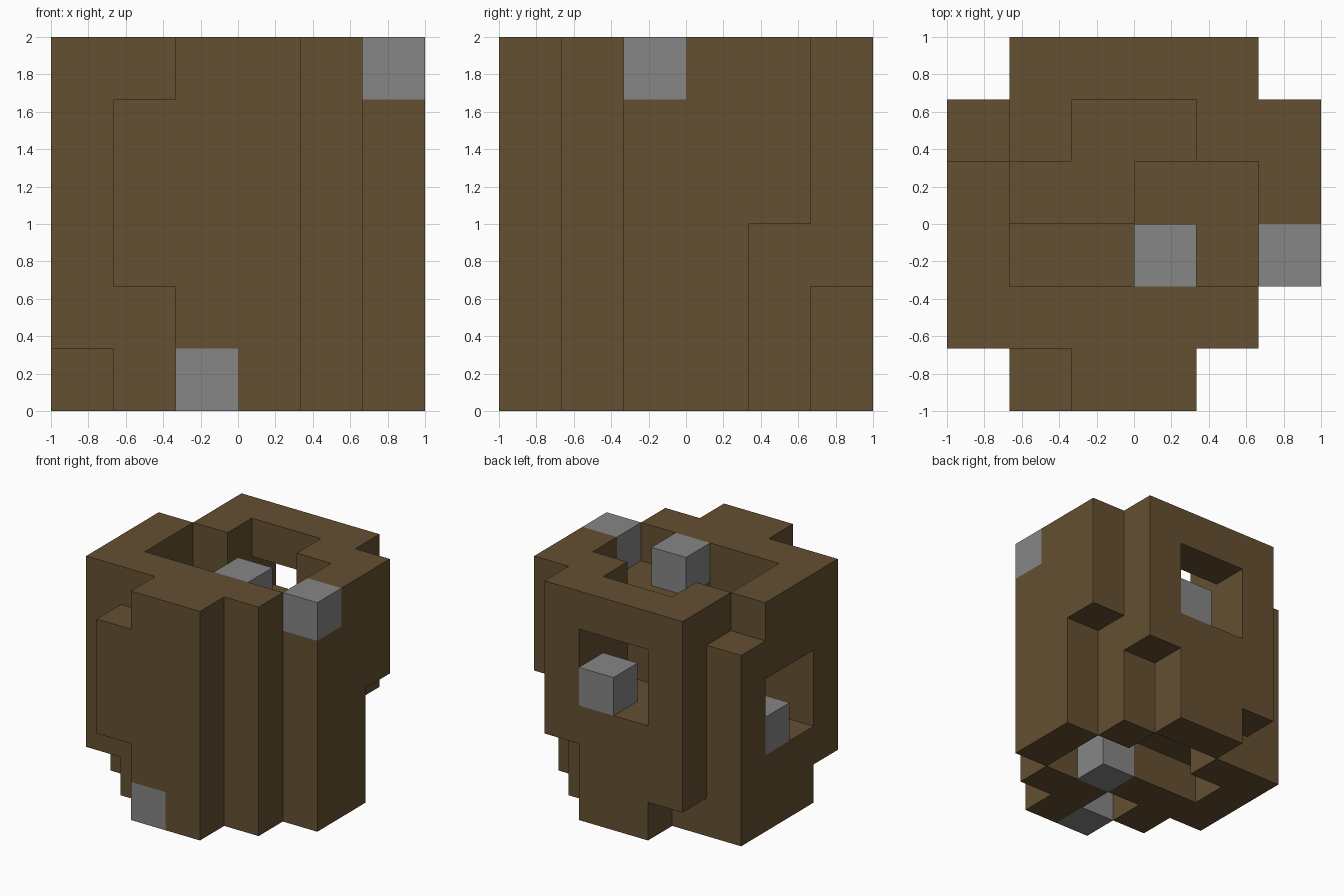
import bpy, bmesh
from mathutils import Vector

if "Cube" in bpy.data.objects:
    bpy.data.objects.remove(bpy.data.objects["Cube"], do_unlink=True)

N = 6              # blocks along each side
S = 2 / N          # block size


def material(name, rgb):
    m = bpy.data.materials.new(name)
    m.use_nodes = True
    m.diffuse_color = (*rgb, 1)
    bsdf = m.node_tree.nodes["Principled BSDF"]
    bsdf.inputs["Base Color"].default_value = (*rgb, 1)
    bsdf.inputs["Roughness"].default_value = 0.9
    return m


brown = material("earth_brown", (0.130, 0.080, 0.032))
grey = material("stone_grey", (0.238, 0.238, 0.238))


def box(x, y, z):
    """Block cells inside inclusive ranges along x, y and z."""
    span = lambda r: range(r[0], r[1] + 1)
    return {(i, j, k) for i in span(x) for j in span(y) for k in span(z)}


ALL = (0, N - 1)

# main body and the wall layers around it
body = box((1, 4), (1, 4), ALL)
body |= box((2, 3), (0, 0), ALL) | box((1, 1), (0, 0), (2, 4))      # front
body |= box((1, 4), (5, 5), (2, 5)) | box((2, 3), (5, 5), ALL)      # back
body |= box((1, 1), (5, 5), (1, 1))
body |= box((5, 5), (2, 3), ALL) | box((5, 5), (4, 4), (3, 5))      # +x side
body |= box((0, 0), (2, 3), ALL) | box((0, 0), (1, 1), (1, 5))      # -x side
body |= box((0, 0), (4, 4), (0, 4))

# top opening with its rear notch and stepped floor
body -= box((1, 4), (2, 3), (5, 5)) | box((2, 3), (4, 4), (5, 5))
body -= box((1, 2), (3, 3), (3, 4)) | box((1, 2), (2, 2), (2, 4))
# back window, two blocks deep
body -= box((2, 3), (4, 5), (3, 4))
# side window
body -= box((0, 0), (2, 3), (2, 3))
# underside opening
body -= box((1, 4), (3, 3), (0, 0)) | box((4, 4), (2, 2), (0, 0))
body -= box((2, 3), (4, 4), (0, 0)) | box((2, 2), (1, 1), (0, 0))

# single stone blocks, one for each side
stones = {
    "top_stone": (3, 2, 5),
    "bottom_stone": (3, 2, 0),
    "front_stone": (2, 0, 0),
    "back_stone": (3, 5, 3),
    "left_stone": (5, 2, 5),
    "right_stone": (0, 3, 2),
}
body -= set(stones.values())
filled = body | set(stones.values())


def skin(name, cells, mat):
    """Make an object from the exposed sides of a set of cells."""
    bm = bmesh.new()
    for cell in sorted(cells):
        c = Vector(cell) + Vector((0.5, 0.5, 0.5))
        for axis in range(3):
            for sign in (-1, 1):
                n = Vector((0, 0, 0))
                n[axis] = sign
                if tuple(int(a + b) for a, b in zip(cell, n)) in filled:
                    continue
                u = Vector((0, 0, 0))
                u[(axis + 1) % 3] = 0.5
                v = n.cross(u)
                corners = (-u - v, u - v, u + v, v - u)
                bm.faces.new([bm.verts.new((c + n / 2 + d) * S - Vector((1, 1, 0)))
                              for d in corners])
    bmesh.ops.remove_doubles(bm, verts=bm.verts, dist=0.001)
    mesh = bpy.data.meshes.new(name)
    bm.to_mesh(mesh)
    bm.free()
    mesh.materials.append(mat)
    bpy.context.collection.objects.link(bpy.data.objects.new(name, mesh))


skin("block_shell", body, brown)
for name, cell in stones.items():
    skin(name, {cell}, grey)
